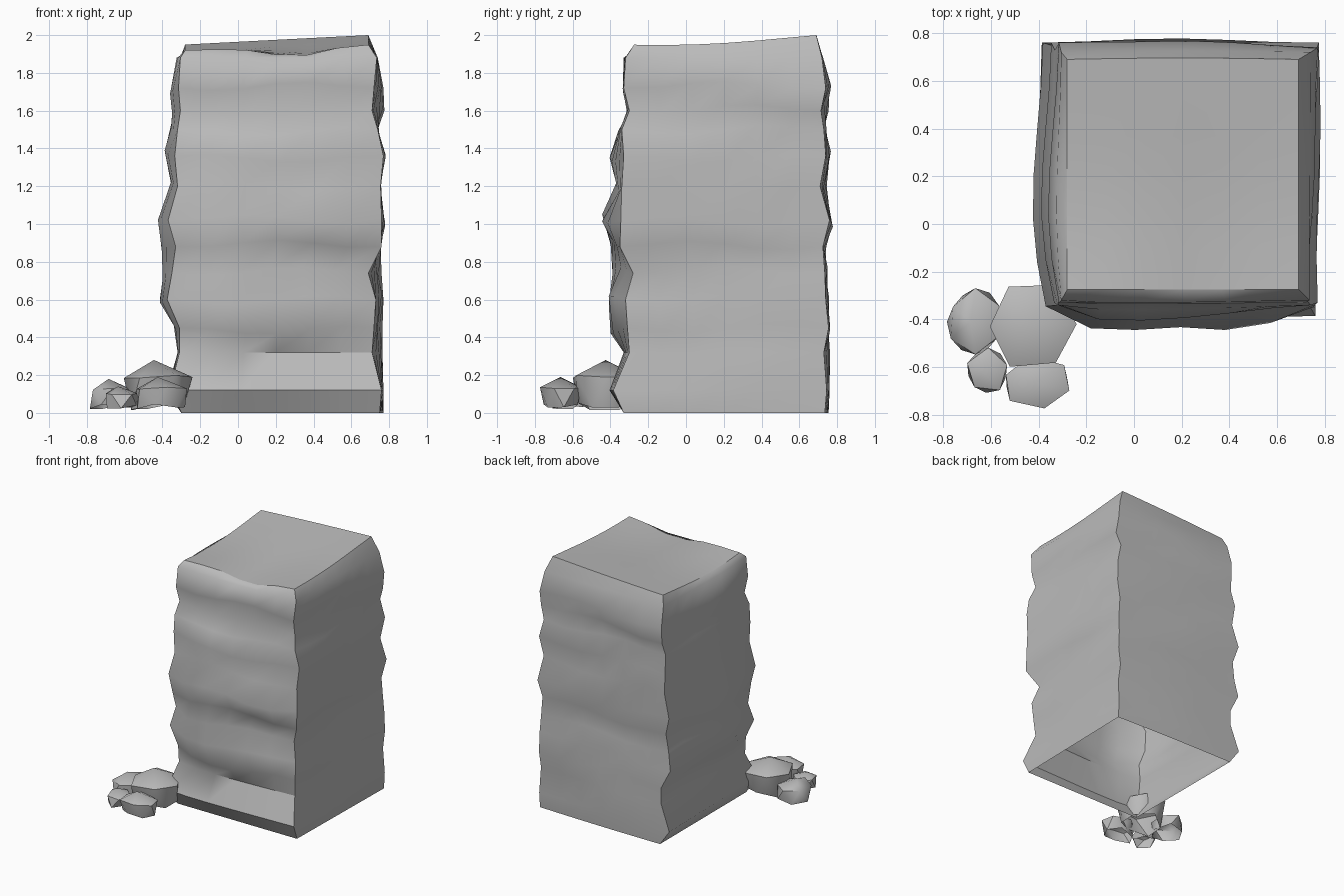
import bpy, bmesh, math
from mathutils import Vector

if "Cube" in bpy.data.objects:
    bpy.data.objects.remove(bpy.data.objects["Cube"])

stone = bpy.data.materials.new("grey stone")
stone.diffuse_color = (0.5, 0.5, 0.5, 1)
stone.use_nodes = True
stone.node_tree.nodes["Principled BSDF"].inputs["Base Color"].default_value = stone.diffuse_color


def make_object(name, bm):
    mesh = bpy.data.meshes.new(name)
    bm.to_mesh(mesh)
    bm.free()
    mesh.materials.append(stone)
    obj = bpy.data.objects.new(name, mesh)
    bpy.context.collection.objects.link(obj)
    return obj


# Column levels: z, left x, right x (front, back), front y, back y, left bulge, front bulge
LEVELS = [
    (0.00, -.30, .75, .77, -.33, .755, 0, 0),
    (0.12, -.36, .76, .77, -.385, .76, 0, .02),
    (0.32, -.31, .71, .765, -.30, .755, .01, .03),
    (0.45, -.31, .72, .765, -.31, .755, .03, .09),
    (0.60, -.375, .73, .77, -.32, .75, .035, .09),
    (0.74, -.35, .69, .76, -.28, .735, .045, .11),
    (0.88, -.33, .76, .755, -.35, .74, .07, .05),
    (1.02, -.37, .76, .775, -.345, .76, .05, .10),
    (1.20, -.32, .755, .755, -.34, .745, .03, .03),
    (1.36, -.335, .77, .775, -.33, .76, .05, .075),
    (1.50, -.32, .74, .74, -.34, .73, .03, .02),
    (1.60, -.305, .71, .775, -.30, .755, .04, .01),
    (1.72, -.315, .72, .77, -.33, .76, .045, .005),
    (1.88, -.305, .735, .74, -.32, .72, .02, .01),
    (1.93, -.28, .69, .69, -.275, .69, 0, 0),
]
# How far the back right corner is set in at some levels
SET_IN = {0: .02, 1: .015, 2: .025, 4: .01, 6: .015, 8: .035, 9: .02, 11: .04, 12: .02}
N = 6  # segments along each side
LAST = len(LEVELS) - 1


def top_height(u, v):
    # tilted, slightly hollow top with a dip in the front rim
    z = 1.92 + .03 * u + .03 * v + .02 * u * v
    z -= (.022 + .015 * (1 - u)) * math.sin(math.pi * min(1, max(0, v))) * (1 - v * .5)
    return z - .05 * math.exp(-((u - .6) / .2) ** 2) * (1 - v) ** 2


def hump(side, i, t):
    if side == 0:
        second = .55 * math.exp(-((t - .75) / .15) ** 2) if i in (4, 7) else 0
        return min(1, math.sin(math.pi * t ** .55) + second)
    return math.sin(math.pi * t ** (1.5 if side == 3 else 1))


def ring(i):
    z, xl, xf, xb, yf, yb, bl, bf = LEVELS[i]
    xbl = xl - (.025 if i == 1 else .012 if 3 < i < 12 else 0)
    corners = [Vector((xl, yf)), Vector((xf, yf)),
               Vector((xb, yb - SET_IN.get(i, 0))), Vector((xbl, yb))]
    normals = [Vector((0, -1)), Vector((1, 0)), Vector((0, 1)), Vector((-1, 0))]
    bulges = [bf, 0, 0.006, bl]
    pts = []
    for s in range(4):
        for k in range(N):
            t = k / N
            out = bulges[s] * hump(s, i, t)
            if s in (1, 2) and 1 < i < LAST - 1:
                out += .012 * math.sin(math.pi * t) * math.sin(2.6 * i + 4 * t)
            p = corners[s].lerp(corners[(s + 1) % 4], t) + normals[s] * out
            if i == LAST:
                h = top_height((p.x - xl) / (xf - xl), (p.y - yf) / (yb - yf))
            else:
                wave = .035 if 2 < i < LAST - 1 else 0
                h = z + wave * math.sin(math.pi * t) * math.sin(5 * t + i * 0.9 + s)
            pts.append((p.x, p.y, h))
    return pts


# Stone column, open underneath
bm = bmesh.new()
rings = [[bm.verts.new(p) for p in ring(i)] for i in range(len(LEVELS))]
M = 4 * N
for a, b in zip(rings, rings[1:]):
    for j in range(M):
        k = (j + 1) % M
        bm.faces.new((a[j], a[k], b[k], b[j]))

# Slightly uneven top filled as a grid
rim = rings[-1]
grid = {}
for r in range(N + 1):
    for c in range(N + 1):
        if r == 0:
            v = rim[c]
        elif c == N:
            v = rim[N + r]
        elif r == N:
            v = rim[3 * N - c]
        elif c == 0:
            v = rim[(4 * N - r) % M]
        else:
            u, w = c / N, r / N
            v = bm.verts.new((-.28 + .97 * u, -.275 + .965 * w, top_height(u, w)))
        grid[r, c] = v
for r in range(N):
    for c in range(N):
        bm.faces.new((grid[r, c], grid[r, c + 1], grid[r + 1, c + 1], grid[r + 1, c]))

for f in bm.faces:
    f.smooth = True


def sharpen(a, b):
    e = bm.edges.get((a, b))
    if e:
        e.smooth = False


# Sharp corners, top rim and foot creases
for a, b in zip(rings, rings[1:]):
    for j in range(0, M, N):
        sharpen(a[j], b[j])
for j in range(M):
    sharpen(rim[j], rim[(j + 1) % M])
for level, first in ((1, 0), (2, 2)):
    for j in range(first, N):
        sharpen(rings[level][j], rings[level][j + 1])
make_object("stone_column", bm)


# Loose rocks: faceted stones, open underneath, with a peak, a shoulder ring and a foot ring
def rock(name, cx, cy, rx, ry, top, shoulder, foot, sides, turn):
    bm = bmesh.new()

    def loop(z, scale, offset):
        out = []
        for k in range(sides):
            a = turn + 2 * math.pi * (k + offset) / sides
            w = scale * (1 + .06 * math.sin(2.3 * k + turn))
            out.append(bm.verts.new((cx + rx * w * math.cos(a), cy + ry * w * math.sin(a),
                                     z + .1 * (top - z) * math.sin(1.9 * k))))
        return out

    low, high = loop(.03, foot, 0), loop(shoulder, 1, .5)
    peak = bm.verts.new((cx - .02, cy, top))
    for k in range(sides):
        n = (k + 1) % sides
        bm.faces.new((low[k], low[n], high[k]))
        bm.faces.new((high[k], low[n], high[n]))
        bm.faces.new((high[k], high[n], peak))
    obj = make_object(name, bm)
    bpy.ops.object.select_all(action='DESELECT')
    obj.select_set(True)
    bpy.context.view_layer.objects.active = obj
    bpy.ops.object.shade_smooth_by_angle(angle=math.radians(42))


rock("large_rock", -.425, -.425, .19, .187, .28, .19, .82, 6, 0.55)
rock("left_rock", -.665, -.41, .115, .135, .18, .125, 1.0, 6, 0.0)
rock("front_rock", -.405, -.665, .148, .11, .19, .13, .85, 6, 0.2)
rock("small_rock", -.615, -.615, .09, .092, .14, .10, .95, 5, 0.9)
